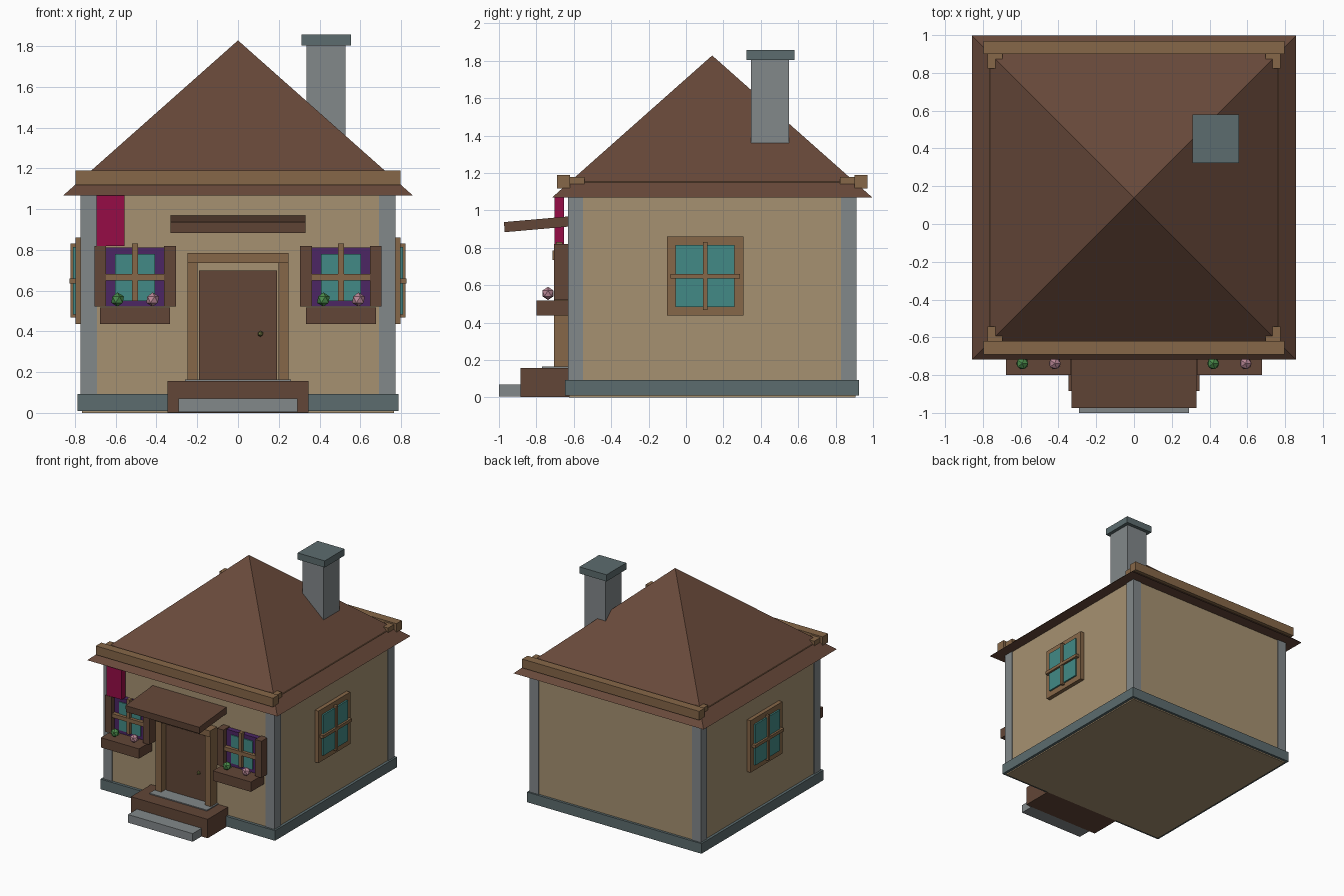
import bpy, bmesh, math
from mathutils import Matrix, Vector

if "Cube" in bpy.data.objects:
    bpy.data.objects.remove(bpy.data.objects["Cube"])

mats = {}


def mat(name, r, g, b):
    m = bpy.data.materials.new(name)
    lin = [(c / 255 / 12.92) if c < 11 else ((c / 255 + 0.055) / 1.055) ** 2.4 for c in (r, g, b)]
    m.diffuse_color = (*lin, 1)
    m.use_nodes = True
    m.node_tree.nodes["Principled BSDF"].inputs["Base Color"].default_value = m.diffuse_color
    mats[name] = m


mat("plaster", 166, 145, 113)
mat("stone", 130, 136, 138)
mat("slate", 92, 108, 110)
mat("roof", 104, 73, 58)
mat("dark_wood", 98, 70, 55)
mat("oak", 134, 103, 72)
mat("glass", 66, 138, 134)
mat("purple", 76, 38, 100)
mat("crimson", 150, 12, 70)
mat("leaf", 75, 140, 75)
mat("petal", 185, 135, 150)
mat("brass", 120, 125, 70)


def finish(bm, name, m):
    bmesh.ops.recalc_face_normals(bm, faces=bm.faces)
    me = bpy.data.meshes.new(name)
    bm.to_mesh(me)
    bm.free()
    me.materials.append(mats[m])
    ob = bpy.data.objects.new(name, me)
    bpy.context.collection.objects.link(ob)
    return ob


def box(name, m, x, y, z, tilt=0):
    """Box from (min, max) ranges, optionally tilted about x."""
    size = [b - a for a, b in (x, y, z)]
    mid = Vector([(a + b) / 2 for a, b in (x, y, z)])
    bm = bmesh.new()
    bmesh.ops.create_cube(bm, size=1, matrix=Matrix.Translation(mid)
                          @ Matrix.Rotation(tilt, 4, 'X') @ Matrix.Diagonal((*size, 1)))
    return finish(bm, name, m)


def span(s, a, b):
    """Range mirrored to side s."""
    return tuple(sorted((s * a, s * b)))


def ball(name, m, pos, r):
    bm = bmesh.new()
    bmesh.ops.create_icosphere(bm, subdivisions=1, radius=r, matrix=Matrix.Translation(pos))
    return finish(bm, name, m)


CY = 0.14  # house centre in y

# walls, foundation, corner posts
box("walls", "plaster", (-.765, .765), (-.625, .905), (0, 1.075))
box("foundation", "slate", (-.787, .787), (-.648, .925), (.01, .092))
for s in (-1, 1):
    for t in (-1, 1):
        y = sorted((CY + t * .69, CY + t * .772))
        box("corner_post", "stone", span(s, .692, .772), y, (.012, 1.075))

# pyramid roof
bm = bmesh.new()
base = [bm.verts.new((.857 * a, CY + .857 * b, 1.068)) for a, b in ((-1, -1), (1, -1), (1, 1), (-1, 1))]
apex = bm.verts.new((0, CY, 1.828))
bm.faces.new(base)
for i in range(4):
    bm.faces.new((base[i], base[(i + 1) % 4], apex))
finish(bm, "roof", "roof")

# eave beams, side rails and corner brackets
for t in (-1, 1):
    box("eave_beam", "oak", (-.798, .798), sorted((CY + t * .76, CY + t * .83)), (1.118, 1.19))
    for s in (-1, 1):
        box("beam_bracket", "oak", span(s, .697, .776),
            sorted((CY + t * .683, CY + t * .765)), (1.135, 1.178))
for s in (-1, 1):
    box("side_rail", "oak", span(s, .70, .766), (-.62, .90), (1.10, 1.153))

# chimney
box("chimney", "stone", (.337, .528), (.347, .552), (1.2, 1.81))
box("chimney_cap", "slate", (.311, .555), (.324, .58), (1.803, 1.857))

# door with frame and knob
box("door", "dark_wood", (-.192, .192), (-.655, -.61), (.155, .70))
for s in (-1, 1):
    box("door_post", "oak", span(s, .198, .248), (-.705, -.62), (.155, .785))
box("door_lintel", "oak", (-.248, .248), (-.715, -.62), (.735, .785))
ball("door_knob", "brass", (.11, -.665, .388), .015)

# porch, threshold, step, awning
box("porch", "dark_wood", (-.346, .346), (-.885, -.54), (.003, .157))
box("threshold", "stone", (-.26, .26), (-.77, -.62), (.15, .165))
box("step", "stone", (-.292, .292), (-1, -.87), (.004, .07))
box("awning", "dark_wood", (-.332, .332), (-.972, -.61), (.899, .953), math.radians(5))

# front windows with shutters, planters and flowers
for s in (-1, 1):
    c = s * .505
    box("window_surround", "purple", (c - .143, c + .143), (-.665, -.62), (.522, .812))
    box("front_glass", "glass", (c - .098, c + .098), (-.673, -.64), (.55, .78))
    box("front_mullion", "oak", (c - .015, c + .015), (-.695, -.66), (.55, .832))
    box("front_transom", "oak", (c - .168, c + .168), (-.698, -.66), (.65, .682))
    for k in (-1, 1):
        box("shutter", "dark_wood", sorted((c + k * .142, c + k * .2)), (-.705, -.62), (.522, .82))
    box("planter", "dark_wood", (c - .172, c + .172), (-.80, -.63), (.437, .517))
    ball("leaf_bush", "leaf", (c - .086, -.738, .556), .035)
    ball("flower", "petal", (c + .086, -.738, .556), .035)

# side windows
for s in (-1, 1):
    box("side_frame", "oak", span(s, .75, .797), (-.102, .307), (.437, .86))
    box("side_glass", "glass", span(s, .76, .81), (-.056, .26), (.483, .815))
    box("side_mullion", "oak", span(s, .77, .822), (.09, .115), (.468, .832))
    box("side_transom", "oak", span(s, .77, .826), (-.083, .288), (.635, .66))

# banner
box("banner", "crimson", (-.695, -.557), (-.702, -.652), (.82, 1.08))
